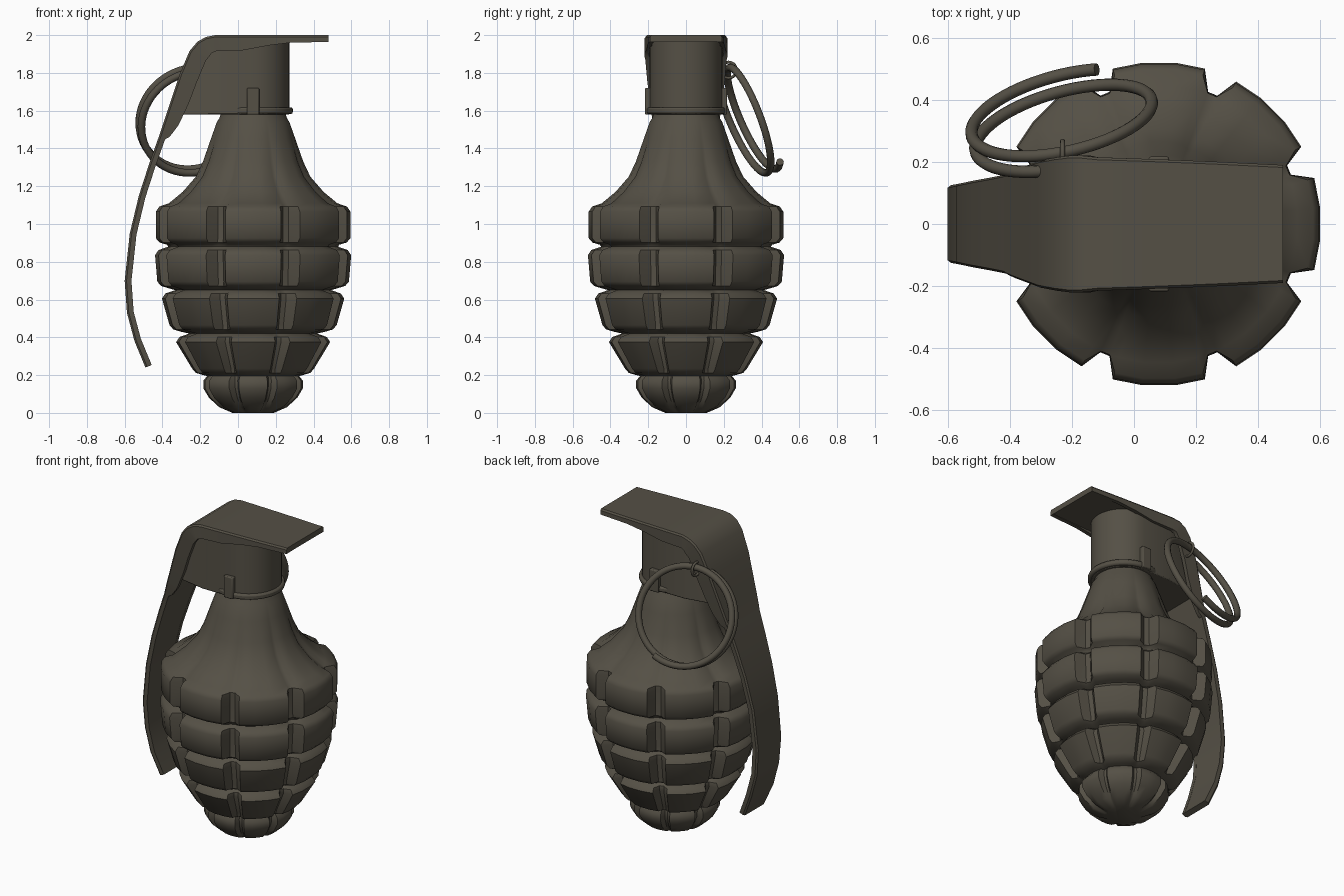
import bpy, bmesh, math
from mathutils import Vector

if "Cube" in bpy.data.objects:
    bpy.data.objects.remove(bpy.data.objects["Cube"])

AXIS_X = 0.08  # vertical axis of the body
LOBES = 8

olive = bpy.data.materials.new("dark_olive_metal")
olive.use_nodes = True
olive.diffuse_color = (0.09, 0.08, 0.06, 1)
olive.node_tree.nodes["Principled BSDF"].inputs["Base Color"].default_value = olive.diffuse_color


def finish(obj, angle=40, bevel=0):
    """Assign the material, optional bevel and smooth shading."""
    obj.data.materials.clear()
    obj.data.materials.append(olive)
    if bevel:
        mod = obj.modifiers.new("soft_edges", "BEVEL")
        mod.width = bevel
        mod.segments = 2
        mod.limit_method = "ANGLE"
        mod.angle_limit = math.radians(40)
    bpy.ops.object.select_all(action="DESELECT")
    obj.select_set(True)
    bpy.context.view_layer.objects.active = obj
    bpy.ops.object.shade_smooth_by_angle(angle=math.radians(angle))
    return obj


def loft(name, rings, **style):
    """Skin closed rings of points and cap both ends."""
    bm = bmesh.new()
    rows = [[bm.verts.new(p) for p in ring] for ring in rings]
    count = len(rows[0])
    for low, high in zip(rows, rows[1:]):
        for i in range(count):
            j = (i + 1) % count
            bm.faces.new((low[i], low[j], high[j], high[i]))
    bm.faces.new(rows[0][::-1])
    bm.faces.new(rows[-1])
    bmesh.ops.recalc_face_normals(bm, faces=bm.faces)
    mesh = bpy.data.meshes.new(name)
    bm.to_mesh(mesh)
    bm.free()
    obj = bpy.data.objects.new(name, mesh)
    bpy.context.collection.objects.link(obj)
    return finish(obj, **style)


def tube(name, points, radius, cyclic=False):
    """Round wire along a path, turned into a mesh."""
    curve = bpy.data.curves.new(name, "CURVE")
    curve.dimensions = "3D"
    curve.bevel_depth = radius
    curve.bevel_resolution = 3
    curve.use_fill_caps = True
    spline = curve.splines.new("POLY")
    spline.points.add(len(points) - 1)
    spline.use_cyclic_u = cyclic
    for point, co in zip(spline.points, points):
        point.co = (*co, 1)
    obj = bpy.data.objects.new(name, curve)
    bpy.context.collection.objects.link(obj)
    bpy.ops.object.select_all(action="DESELECT")
    obj.select_set(True)
    bpy.context.view_layer.objects.active = obj
    bpy.ops.object.convert(target="MESH")
    return finish(bpy.context.object)


# Body: rows are (height, lobe radius, groove factor)
rows = [(0, 0.11, 0.93), (0.03, 0.18, 0.88), (0.08, 0.235, 0.86),
        (0.13, 0.265, 0.86), (0.17, 0.265, 0.88), (0.195, 0.245, 0.93)]
bands = [(0.2, 0.42, 0.325, 0.41), (0.43, 0.65, 0.445, 0.485),
         (0.66, 0.88, 0.51, 0.522), (0.89, 1.11, 0.518, 0.518)]
for z0, z1, r0, r1 in bands:
    rows += [(z0, r0 - 0.06, 0.96), (z0 + 0.012, r0 - 0.02, 0.91), (z0 + 0.035, r0, 0.87),
             (z1 - 0.045, r1, 0.87), (z1 - 0.018, r1 - 0.018, 0.9), (z1, r1 - 0.07, 0.96)]
# Neck: grooves fade out upward
rows += [(1.17, 0.375, 0.95), (1.25, 0.305, 0.96), (1.33, 0.267, 0.97),
         (1.45, 0.225, 0.99), (1.54, 0.193, 1), (1.56, 0.18, 1), (1.59, 0.17, 1)]

lobe_steps = [(-16.5, 0), (-6, 0), (6, 0), (16.5, 0), (20.5, 1), (24.5, 1)]


def body_ring(z, radius, factor):
    ring = []
    for k in range(LOBES):
        for offset, in_groove in lobe_steps:
            a = math.radians(k * 360 / LOBES + offset)
            r = radius * (factor if in_groove else 1)
            ring.append((AXIS_X + r * math.cos(a), r * math.sin(a), z))
    return ring


loft("segmented_body", [body_ring(*row) for row in rows], angle=45)


# Fuse head: round nose, tapered and slanted rear
def head_ring(z, rear):
    r = 0.193
    arc = [math.radians(-90 + 180 * i / 16) for i in range(17)]
    ring = [(AXIS_X + r * math.cos(a), r * math.sin(a), z) for a in arc]
    return ring + [(-0.12, r, z), (rear, 0.15, z), (rear, -0.15, z), (-0.12, -r, z)]


loft("fuse_head", [head_ring(1.58, -0.35), head_ring(1.97, -0.19)], bevel=0.006)

# Rim around the bottom of the head
bpy.ops.mesh.primitive_cylinder_add(vertices=48, radius=0.21, depth=0.035,
                                    location=(AXIS_X, 0, 1.6))
rim = bpy.context.object
rim.name = "head_rim"
finish(rim, bevel=0.01)

# Small tabs on both sides of the head
for side, label in ((-1, "front"), (1, "back")):
    bpy.ops.mesh.primitive_cube_add(size=1, location=(AXIS_X, side * 0.2, 1.65))
    tab = bpy.context.object
    tab.name = label + "_tab"
    tab.scale = (0.065, 0.034, 0.14)
    bpy.ops.object.transform_apply(location=False, rotation=False, scale=True)
    finish(tab, bevel=0.006)

# Safety lever: stations are (x, z, half width, flange depth)
SHEET = 0.035
stations = [(0.48, 2, 0.19, 0), (0.28, 2, 0.2, 0.04), (0.16, 2, 0.205, 0.055),
            (0.03, 2, 0.21, 0.08), (-0.12, 2, 0.215, 0.085), (-0.17, 1.99, 0.22, 0.09),
            (-0.215, 1.965, 0.22, 0.1), (-0.257, 1.915, 0.215, 0.1), (-0.31, 1.79, 0.205, 0.1),
            (-0.35, 1.67, 0.19, 0.095), (-0.39, 1.55, 0.175, 0.08), (-0.413, 1.48, 0.165, 0.055),
            (-0.42, 1.46, 0.16, 0), (-0.47, 1.32, 0.15, 0), (-0.525, 1.15, 0.14, 0),
            (-0.573, 0.95, 0.13, 0), (-0.6, 0.7, 0.125, 0), (-0.588, 0.53, 0.12, 0),
            (-0.548, 0.38, 0.12, 0), (-0.49, 0.24, 0.105, 0)]
lever_rings = []
for i, (x, z, half, depth) in enumerate(stations):
    before, after = stations[max(i - 1, 0)], stations[min(i + 1, len(stations) - 1)]
    along = Vector((after[0] - before[0], after[1] - before[1])).normalized()
    inward = Vector((-along.y, along.x))
    depth = max(depth, SHEET + 0.001)
    lip = half - 0.025
    section = [(half - 0.008, 0), (half, 0.01), (half, depth), (lip, depth), (lip, SHEET)]
    section += [(-w, d) for w, d in reversed(section)]
    lever_rings.append([(x + inward.x * d, w, z + inward.y * d) for w, d in section])
loft("safety_lever", lever_rings, angle=35)

# Split pull ring: a tilted helix of one and a half turns
centre = Vector((-0.23, 0.33, 1.55))
across = Vector((0.97, 0.24, 0)).normalized()
down = Vector((-0.09, 0.36, -0.93)).normalized()
normal = across.cross(down)
path = []
for i in range(97):
    t = i / 96
    a = math.radians(60 + 550 * t)
    path.append(centre + 0.295 * (across * math.cos(a) + down * math.sin(a))
                + normal * (0.045 - 0.085 * t))
tube("pull_ring", path, 0.02)

# Pin eyelet that carries the ring
eye = []
for i in range(20):
    a = math.tau * i / 20
    eye.append((-0.23, 0.225 + 0.042 * math.cos(a), 1.815 + 0.042 * math.sin(a)))
tube("pin_eyelet", eye, 0.008, cyclic=True)
